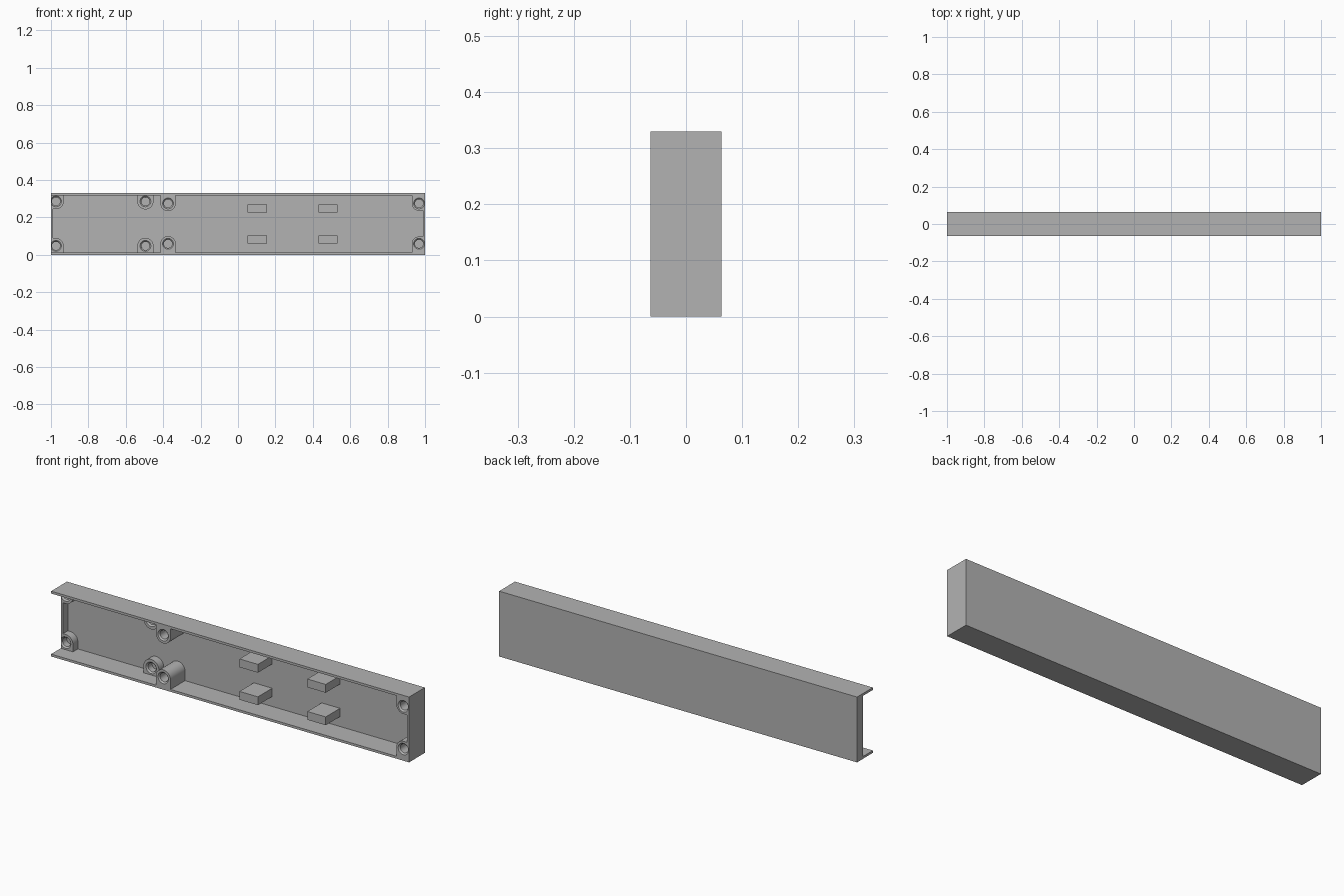
import bpy, bmesh, math

cube = bpy.data.objects.get("Cube")
if cube:
    bpy.data.objects.remove(cube, do_unlink=True)

grey = bpy.data.materials.new("plain_grey")
grey.use_nodes = True
colour = (0.45, 0.45, 0.45, 1)
grey.diffuse_color = colour
grey.node_tree.nodes["Principled BSDF"].inputs["Base Color"].default_value = colour

LENGTH, HEIGHT, FRONT, BACK = 2.0, 0.33, -0.063, 0.063
WALL, FLOOR, LEDGE = 0.012, 0.053, 0.014


def prism(name, points, vector):
    """Extrude a flat closed outline along a vector."""
    bm = bmesh.new()
    face = bm.faces.new([bm.verts.new(p) for p in points])
    out = bmesh.ops.extrude_face_region(bm, geom=[face])
    verts = [v for v in out["geom"] if isinstance(v, bmesh.types.BMVert)]
    bmesh.ops.translate(bm, verts=verts, vec=vector)
    bmesh.ops.recalc_face_normals(bm, faces=bm.faces)
    mesh = bpy.data.meshes.new(name)
    bm.to_mesh(mesh)
    bm.free()
    mesh.materials.append(grey)
    obj = bpy.data.objects.new(name, mesh)
    bpy.context.collection.objects.link(obj)
    return obj


def box(name, x0, x1, y0, y1, z0, z1):
    outline = [(x0, y0, z0), (x1, y0, z0), (x1, y0, z1), (x0, y0, z1)]
    return prism(name, outline, (0, y1 - y0, 0))


def disc(x, y, z, r, start=0, end=360, steps=32):
    angles = [math.radians(start + (end - start) * i / steps) for i in range(steps + 1)]
    points = [(x + r * math.cos(a), y, z + r * math.sin(a)) for a in angles]
    return points[:-1] if end - start == 360 else points


def cut(target, cutter):
    """Subtract a cutter, apply the result and drop the cutter."""
    mod = target.modifiers.new("cut", 'BOOLEAN')
    mod.operation, mod.solver, mod.object = 'DIFFERENCE', 'EXACT', cutter
    bpy.context.view_layer.objects.active = target
    bpy.ops.object.modifier_apply(modifier=mod.name)
    bpy.data.objects.remove(cutter, do_unlink=True)


def boss(x, z, r, y, side):
    """Screw post running into the nearest long wall and, with side, the end wall."""
    up = 1 if z > HEIGHT / 2 else -1
    edge = HEIGHT / 2 + up * (HEIGHT / 2 - WALL / 2)
    if side:
        # rounded inner corner, square towards the two walls
        end_x = side * (1 - WALL / 2)
        points = [(2 * x - px if side > 0 else px, y, 2 * z - pz if up > 0 else pz)
                  for px, _, pz in disc(x, y, z, r, 0, 90, 12)]
        points += [(end_x, y, points[-1][2]), (end_x, y, edge), (points[0][0], y, edge)]
    else:
        points = [(px, y, 2 * z - pz if up > 0 else pz)
                  for px, _, pz in disc(x, y, z, r, 0, 180, 24)]
        points += [(x - r, y, edge), (x + r, y, edge)]
    return prism("boss", points, (0, 0.3, 0))


def drill(x, y, z):
    """Blind hole with a countersunk mouth."""
    hole = prism("drill", disc(x, y - 0.02, z, 0.029), (0, FLOOR - y + 0.02, 0))
    depth = sorted({round(v.co.y, 4) for v in hole.data.vertices})
    bm = bmesh.new()
    bm.from_mesh(hole.data)
    for at, radius_scale in ((y, 1.0), (y + 0.007, 0.76)):
        bmesh.ops.bisect_plane(bm, geom=bm.verts[:] + bm.edges[:] + bm.faces[:],
                               plane_co=(0, at, 0), plane_no=(0, 1, 0))
        for v in bm.verts:
            if radius_scale < 1 and v.co.y > at - 0.001:
                v.co.x = x + (v.co.x - x) * radius_scale
                v.co.z = z + (v.co.z - z) * radius_scale
    bm.to_mesh(hole.data)
    bm.free()
    return hole


# Post layout: x, lower z, upper z, radius, front height, end-wall side
posts = [(-0.973, 0.048, 0.286, 0.041, LEDGE, -1),
         (-0.495, 0.048, 0.286, 0.043, LEDGE, 0),
         (-0.374, 0.059, 0.275, 0.041, FRONT, 0),
         (0.968, 0.059, 0.275, 0.039, FRONT, 1)]

# Hollow, stepping out through the left end above the low end wall
inner = 1 - WALL
outline = [(-1.1, -0.1), (inner, -0.1), (inner, FLOOR), (-inner, FLOOR),
           (-inner, LEDGE), (-1.1, LEDGE)]
hollow = prism("hollow", [(x, y, WALL) for x, y in outline], (0, 0, HEIGHT - 2 * WALL))
for x, low, high, r, y, side in posts:
    for z in (low, high):
        cut(hollow, boss(x, z, r, y if y > 0 else -0.2, side))

# Tray with the posts left standing
tray = box("tray_housing", -LENGTH / 2, LENGTH / 2, FRONT, BACK, 0, HEIGHT)
cut(tray, hollow)
for x, low, high, r, y, side in posts:
    for z in (low, high):
        cut(tray, drill(x, y, z))
bpy.ops.object.select_all(action='DESELECT')
tray.select_set(True)
bpy.context.view_layer.objects.active = tray
bpy.ops.object.shade_smooth_by_angle(angle=math.radians(25))

# Rectangular support blocks on the floor
for column, x in enumerate((0.051, 0.43)):
    for row, z in enumerate((0.062, 0.226)):
        box(f"support_block_{column}_{row}", x, x + 0.103, -0.061, FLOOR + 0.003, z, z + 0.042)
